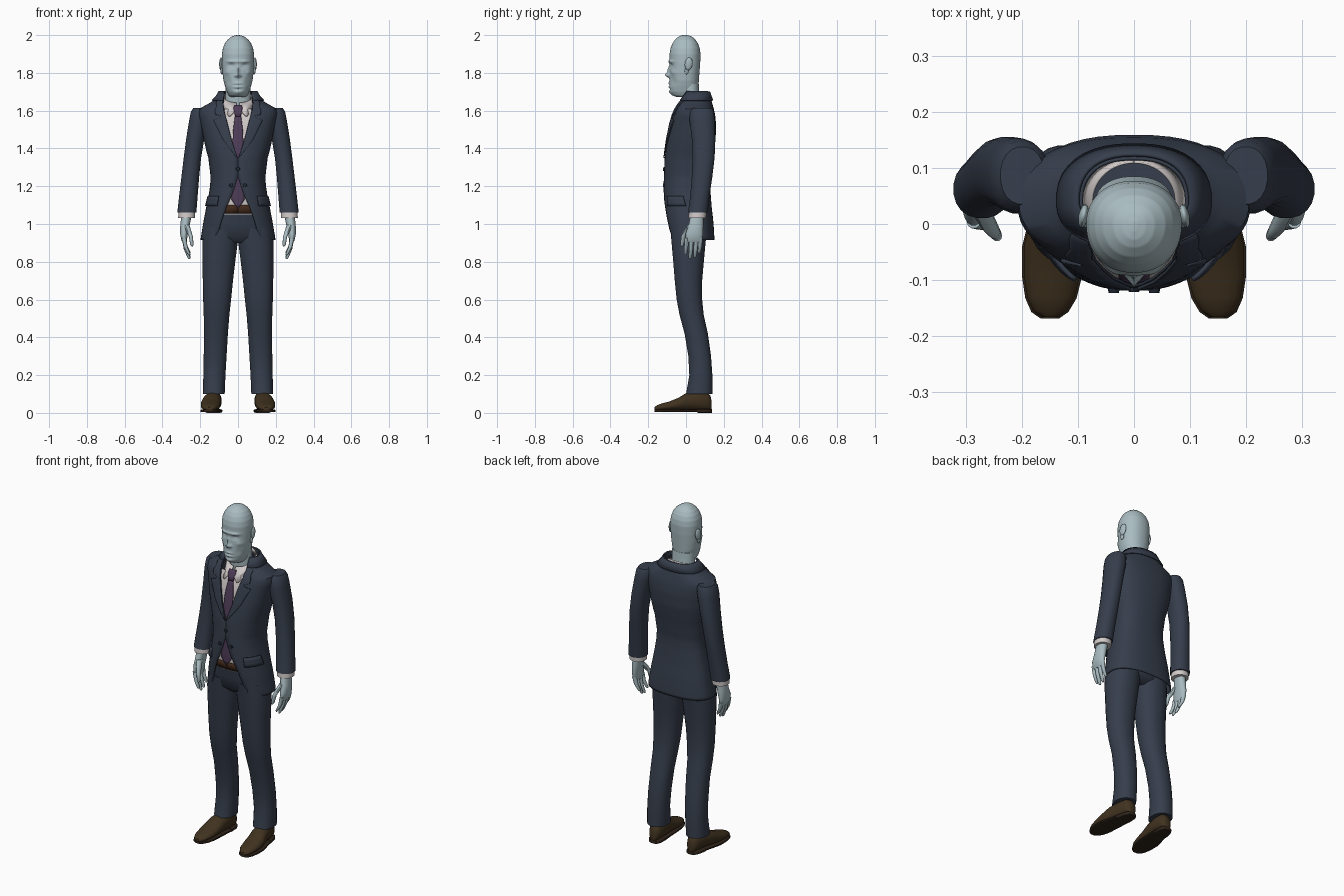
import bpy, bmesh, math
from mathutils import Matrix, Vector

PI = math.pi


def material(name, hexcode):
    m = bpy.data.materials.new(name)
    c = [int(hexcode[i:i + 2], 16) / 255 for i in (0, 2, 4)]
    m.diffuse_color = [v / 12.92 if v < .04045 else ((v + .055) / 1.055) ** 2.4 for v in c] + [1]
    return m


SUIT = material("suit_navy", "363e4c")
SKIN = material("pale_skin", "a9bcc1")
SHIRT = material("shirt_white", "d2cbca")
TIE = material("tie_purple", "4f3d58")
BELT = material("belt_brown", "41291b")
SHOE = material("shoe_brown", "40321f")
SOLE = material("sole_dark", "2e2319")
BUTTON = material("button_dark", "232a36")


def finish(name, bm, mat, mirror=False, thick=0, side=1, angle=40):
    me = bpy.data.meshes.new(name)
    bm.to_mesh(me)
    bm.free()
    me.materials.append(mat)
    ob = bpy.data.objects.new(name, me)
    bpy.context.collection.objects.link(ob)
    bpy.ops.object.select_all(action='DESELECT')
    ob.select_set(True)
    bpy.context.view_layer.objects.active = ob
    bpy.ops.object.shade_smooth_by_angle(angle=math.radians(angle))
    if thick:
        s = ob.modifiers.new("thickness", 'SOLIDIFY')
        s.thickness, s.offset = thick, side
    if mirror:
        ob.modifiers.new("mirror", 'MIRROR').use_mirror_merge = False
    return ob


def grid(rows, closed=False, caps=False):
    """Skin rows of points into quads."""
    bm = bmesh.new()
    vs = [[bm.verts.new(p) for p in r] for r in rows]
    n = len(rows[0])
    for a, b in zip(vs, vs[1:]):
        for j in range(n if closed else n - 1):
            k = (j + 1) % n
            bm.faces.new((a[j], a[k], b[k], b[j]))
    if caps:
        bm.faces.new(vs[0][::-1])
        bm.faces.new(vs[-1])
        bmesh.ops.recalc_face_normals(bm, faces=bm.faces)
    return bm


def spow(v, e):
    return math.copysign(abs(v) ** e, v)


def loft(name, rings, mat, n=20, e=2.2, mirror=True, axis='z'):
    """Rings are (height, centre a, centre b, radius a, radius b)."""
    rows = []
    for h, ca, cb, ra, rb in rings:
        pts = []
        for j in range(n):
            t = 2 * PI * (j + .5) / n
            a, b = ca + ra * spow(math.sin(t), 2 / e), cb - rb * spow(math.cos(t), 2 / e)
            pts.append((a, b, h) if axis == 'z' else (a, h, b))
        rows.append(pts)
    return finish(name, grid(rows, True, True), mat, mirror)


def lerp_rows(keys, z):
    if z <= keys[0][0]:
        return keys[0][1:]
    for a, b in zip(keys, keys[1:]):
        if z <= b[0]:
            t = (z - a[0]) / (b[0] - a[0])
            return [p + (q - p) * t for p, q in zip(a[1:], b[1:])]
    return keys[-1][1:]


# Torso profile: height, half width, front y, back y, half width of front opening
BODY = [(.915, .198, -.088, .150, .140), (.93, .197, -.094, .150, .122), (.97, .190, -.102, .148, .102),
        (1.03, .180, -.111, .143, .083), (1.09, .168, -.117, .136, .062), (1.14, .158, -.119, .132, .038),
        (1.20, .148, -.119, .128, .016), (1.25, .145, -.117, .128, 0), (1.35, .157, -.113, .141, 0),
        (1.38, .166, -.109, .147, .014), (1.45, .182, -.100, .157, .035), (1.53, .197, -.085, .159, .055),
        (1.58, .208, -.071, .154, .068), (1.61, .205, -.058, .147, .074), (1.635, .160, -.045, .140, .077),
        (1.66, .118, -.030, .133, .076), (1.70, .095, 0, .118, .070)]
E, MID = 2.4, .04


def surf(z, th, off):
    rx, yf, yb, _ = lerp_rows(BODY, z)
    c = math.cos(th)
    ry = (MID - yf if c > 0 else yb - MID) + off
    return ((rx + off) * spow(math.sin(th), 2 / E), MID - ry * spow(c, 2 / E), z)


def th(z, x):
    return math.copysign(math.asin(min(1, abs(x) / lerp_rows(BODY, z)[0]) ** (E / 2)), x)


def patch(name, keys, off, mat, n=8, mirror=False, thick=0, side=1):
    """Cloth piece on the torso profile; keys are (z, start angle, end angle)."""
    zs = [keys[0][0]]
    for a, b in zip(keys, keys[1:]):
        k = max(1, round((b[0] - a[0]) / .02))
        zs += [a[0] + (b[0] - a[0]) * (i + 1) / k for i in range(k)]
    rows = []
    for z in zs:
        a, b = lerp_rows(keys, z)
        rows.append([surf(z, a + (b - a) * j / n, off) for j in range(n + 1)])
    return finish(name, grid(rows), mat, mirror, thick, side)


def strip(name, keys, off, mat, **kw):
    return patch(name, [(z, th(z, a), th(z, b)) for z, a, b in keys], off, mat, **kw)


# Jacket body, collar, lapels, pocket flaps
opening = [(r[0], th(r[0], r[4]), 2 * PI - th(r[0], r[4])) for r in BODY]
patch("jacket_body", opening, 0, SUIT, n=44, thick=.005, side=-1)
patch("jacket_collar", [(1.652, th(1.652, .076), 2 * PI - th(1.652, .076)), opening[-1]],
      .002, SUIT, n=32, thick=.007)
strip("jacket_lapel", [(1.35, .001, .003), (1.45, .035, .080), (1.55, .060, .128), (1.558, .062, .095),
                       (1.572, .066, .088), (1.578, .067, .118), (1.62, .075, .112), (1.66, .076, .102)],
      .001, SUIT, n=6, mirror=True, thick=.006)
patch("pocket_flap", [(1.095, .62, 1.38), (1.148, .62, 1.30)], .002, SUIT, mirror=True, thick=.008)

# Shirt body, shirt collar, tie, belt
patch("shirt_body", [(1.05, 0, 2 * PI), (1.61, 0, 2 * PI)], -.014, SHIRT, n=40)
collar = [[], []]
for i in range(25):
    a = .1 + (PI - .1) * i / 24
    t, flap = (1 - math.cos(a)) / 2, .042 * math.exp(-((a - .55) / .3) ** 2)
    zt, ry = 1.64 + .065 * t, .075 + .02 * (1 - t) + .8 * flap
    collar[0].append((.088 * math.sin(a), .04 - ry * math.cos(a), zt - .035 - flap))
    collar[1].append((.073 * math.sin(a), .04 - .068 * math.cos(a), zt))
finish("shirt_collar", grid(collar), SHIRT, True, .004)
strip("tie", [(1.085, -.001, .001), (1.13, -.037, .037), (1.25, -.03, .03), (1.48, -.029, .029),
              (1.575, -.016, .016)], -.011, TIE, n=4, thick=.005)
strip("tie_knot", [(1.568, -.015, .015), (1.61, -.025, .025), (1.625, -.02, .02)], -.011, TIE, n=4, thick=.012)
patch("belt", [(1.055, 0, 2 * PI), (1.10, 0, 2 * PI)], -.013, BELT, n=40, thick=.003)

# Jacket buttons
for i, (x, z) in enumerate([(0, 1.29), (-.036, 1.205), (.036, 1.205)]):
    bm = bmesh.new()
    y = surf(z, th(z, x), 0)[1]
    bmesh.ops.create_cone(bm, cap_ends=True, segments=12, radius1=.011, radius2=.009, depth=.008,
                          matrix=Matrix.Translation((x, y - .002, z)) @ Matrix.Rotation(PI / 2, 4, 'X'))
    finish("button_%d" % i, bm, BUTTON)

# Trousers: hips and legs
loft("trouser_hips", [(.90, 0, .012, .15, .055), (.93, 0, .014, .182, .09), (1.0, 0, .018, .174, .108),
                      (1.075, 0, .01, .155, .110)], SUIT, n=32, mirror=False)
legs = [(.10, .070, .186, 0, .140), (.20, .066, .184, .017, .140), (.30, .060, .182, .012, .133),
        (.42, .053, .180, -.008, .116), (.52, .045, .182, -.035, .094), (.60, .036, .185, -.050, .086),
        (.70, .026, .187, -.060, .086), (.80, .014, .189, -.068, .095), (.90, .001, .190, -.077, .104),
        (.98, 0, .180, -.084, .115)]
loft("trouser_leg", [(z, (a + b) / 2, (f + k) / 2, (b - a) / 2, (k - f) / 2) for z, a, b, f, k in legs], SUIT, n=24)

# Sleeves and shirt cuffs
arms = [(1.06, .220, .322, .010, .115), (1.15, .213, .312, .022, .125), (1.25, .205, .300, .030, .140),
        (1.35, .195, .288, .034, .152), (1.45, .178, .275, .030, .156), (1.55, .155, .259, .018, .153),
        (1.595, .150, .250, .020, .148), (1.613, .160, .238, .035, .138)]
loft("sleeve", [(z, (a + b) / 2, (f + k) / 2, (b - a) / 2, (k - f) / 2) for z, a, b, f, k in arms], SUIT)
loft("shirt_cuff", [(1.032, .272, .06, .045, .047), (1.07, .271, .062, .045, .047)], SHIRT)

# Hands: palm, fingers, thumb
loft("palm", [(.902, .283, .042, .010, .038), (.915, .285, .042, .015, .044), (.95, .286, .044, .021, .047),
              (.99, .281, .052, .025, .040), (1.05, .272, .058, .028, .034)], SKIN)
for i, (y, tip) in enumerate([(.004, .835), (.029, .815), (.054, .822), (.077, .845)]):
    mid = (tip + .92) / 2
    loft("finger_%d" % i, [(tip, .257, y - .008, .004, .004), (tip + .008, .260, y - .007, .008, .009),
                           (mid, .277, y - .003, .010, .011), (.925, .286, y, .012, .012)], SKIN, n=10)
loft("thumb", [(.882, .243, -.022, .004, .004), (.892, .244, -.021, .009, .010), (.935, .250, -.013, .011, .013),
               (.965, .262, .005, .014, .018), (.995, .273, .030, .016, .020)], SKIN, n=10)

# Shoes: upper, sole and heel lofted from toe to heel
shoe = [(-.166, .150, .014, .030), (-.155, .150, .030, .040), (-.13, .148, .043, .050), (-.09, .146, .051, .060),
        (-.04, .144, .053, .080), (0, .138, .049, .105), (.06, .129, .043, .115), (.11, .125, .037, .112),
        (.13, .124, .026, .09), (.136, .124, .014, .06)]
loft("shoe_upper", [(y, x, (.012 + top) / 2, r, (top - .012) / 2) for y, x, r, top in shoe], SHOE, axis='y')
loft("shoe_sole", [(y - .002, x, .011, r + .003, .007) for y, x, r, top in shoe], SOLE, e=6, axis='y')
loft("shoe_heel", [(y + .002, x, .010, r + .002, .010) for y, x, r, top in shoe[6:]], SOLE, e=6, axis='y')

# Head: profile rings with soft bumps for the face
HEAD = [(1.672, .040, -.050, .062), (1.682, .050, -.074, .063), (1.70, .059, -.086, .064), (1.73, .069, -.089, .066),
        (1.76, .077, -.088, .068), (1.80, .082, -.087, .071), (1.85, .085, -.086, .075), (1.90, .085, -.087, .077),
        (1.93, .080, -.082, .073), (1.955, .070, -.072, .064), (1.975, .056, -.059, .051), (1.99, .037, -.042, .034),
        (1.997, .021, -.028, .019), (2.0, .006, -.014, .006)]
# Bumps: x, z, x spread, z spread, forward amount
FACE = [(0, 1.788, .010, .011, .022), (0, 1.812, .007, .022, .012), (.014, 1.785, .006, .007, .008),
        (.036, 1.860, .022, .007, .009), (0, 1.860, .015, .010, .006), (.036, 1.836, .016, .011, -.010),
        (.036, 1.832, .011, .007, .006), (.036, 1.829, .013, .0025, -.003), (.058, 1.802, .014, .013, .005),
        (.052, 1.755, .014, .022, -.005), (0, 1.744, .020, .005, .006), (0, 1.735, .024, .003, -.005),
        (0, 1.725, .018, .005, .006), (0, 1.714, .020, .005, -.004), (0, 1.695, .018, .010, .005)]
rows = []
for i in range(111):
    z = 1.672 + .328 * math.sin(PI / 2 * i / 110) if i < 110 else 2.0
    rx, yf, yb = lerp_rows(HEAD, z)
    pts = []
    for j in range(96):
        t = 2 * PI * j / 96
        s, c = spow(math.sin(t), 2 / 2.15), spow(math.cos(t), 2 / 2.15)
        x, y = rx * s, (yf * c if c > 0 else -yb * c)
        if c > 0:
            y -= sum(f * math.exp(-((abs(x) - bx) / sx) ** 2 - ((z - bz) / sz) ** 2)
                     for bx, bz, sx, sz, f in FACE)
        pts.append((x, y, z))
    rows.append(pts)
finish("head", grid(rows, True, True), SKIN, angle=60)
loft("neck", [(1.59, 0, .035, .070, .050), (1.66, 0, .026, .067, .046), (1.74, 0, .022, .066, .046)],
     SKIN, n=32, mirror=False)

# Ears: shell and lobe
for name, c, r in [("ear_shell", (.090, .014, 1.848), (.009, .021, .034)), ("ear_lobe", (.086, .004, 1.812), (.007, .011, .020))]:
    bm = bmesh.new()
    m = Matrix.Translation(c) @ Matrix.Rotation(.2, 4, 'Z') @ Matrix.Rotation(-.15, 4, 'X') @ Matrix.Diagonal(Vector((*r, 1)))
    bmesh.ops.create_uvsphere(bm, u_segments=16, v_segments=10, radius=1, matrix=m)
    finish(name, bm, SKIN, True)
